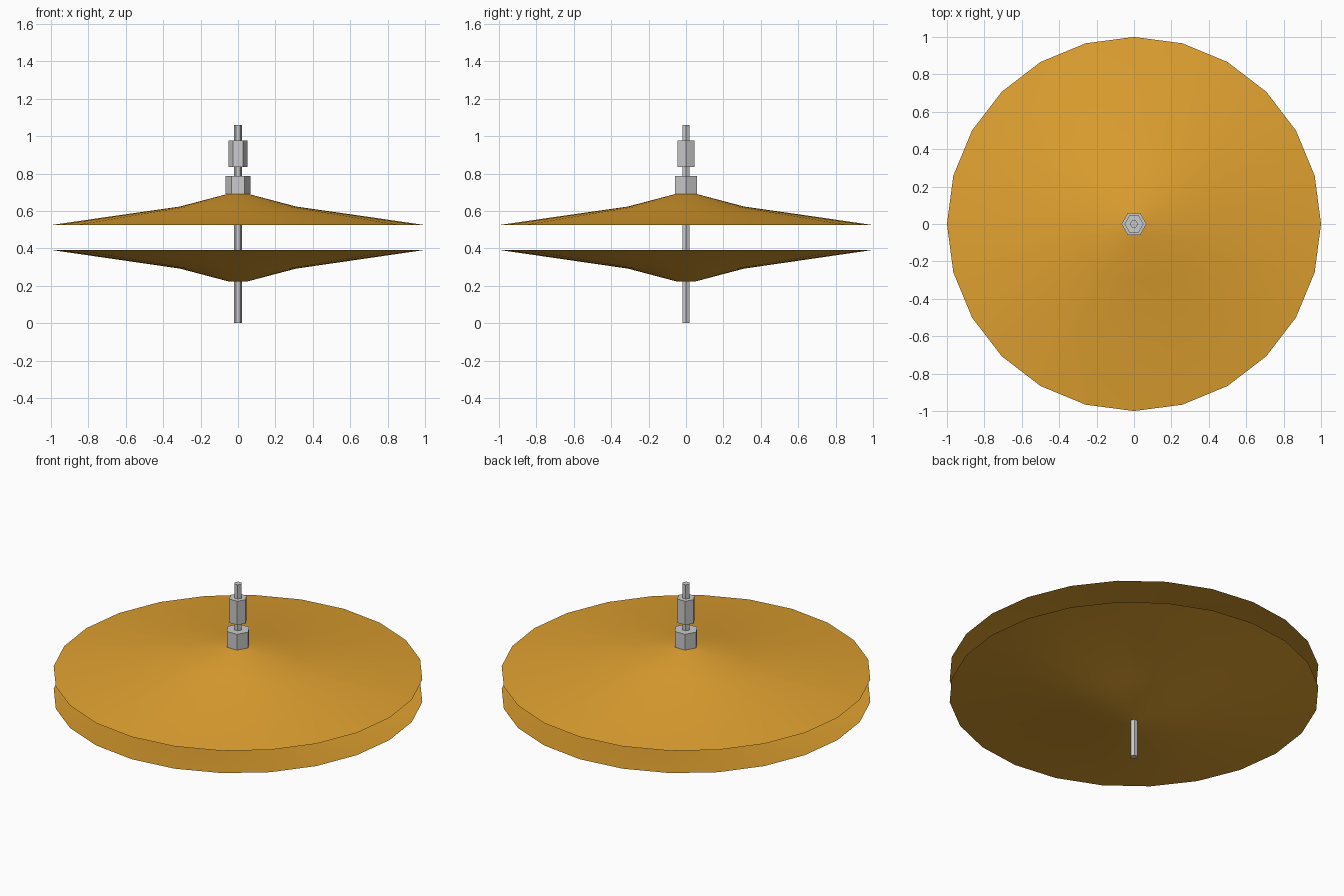
import bpy, bmesh, math

if "Cube" in bpy.data.objects:
    bpy.data.objects.remove(bpy.data.objects["Cube"])

gold = bpy.data.materials.new("golden_bronze")
gold.diffuse_color = (0.75, 0.36, 0.03, 1)
gold.use_nodes = True
gold.node_tree.nodes["Principled BSDF"].inputs["Base Color"].default_value = gold.diffuse_color


def prism(name, radius, z0, z1):
    # Hexagonal bar with corners on the x axis
    bm = bmesh.new()
    ring = [bm.verts.new((radius * math.cos(i * math.pi / 3),
                          radius * math.sin(i * math.pi / 3), z0)) for i in range(6)]
    base = bm.faces.new(ring)
    top = bmesh.ops.extrude_face_region(bm, geom=[base], use_keep_orig=True)
    verts = [g for g in top["geom"] if isinstance(g, bmesh.types.BMVert)]
    bmesh.ops.translate(bm, verts=verts, vec=(0, 0, z1 - z0))
    bmesh.ops.recalc_face_normals(bm, faces=bm.faces)
    mesh = bpy.data.meshes.new(name)
    bm.to_mesh(mesh)
    bm.free()
    obj = bpy.data.objects.new(name, mesh)
    bpy.context.collection.objects.link(obj)
    return obj


def disc(name, profile, sides=24):
    # Thin dished sheet: centre cap plus rings, listed from centre to rim
    verts, faces = [], []
    for r, z in profile:
        for i in range(sides):
            a = 2 * math.pi * i / sides
            verts.append((r * math.cos(a), r * math.sin(a), z))
    faces.append(list(range(sides)))
    for k in range(len(profile) - 1):
        for i in range(sides):
            j = (i + 1) % sides
            a, b = k * sides, (k + 1) * sides
            faces.append((a + i, b + i, b + j, a + j))
    # The lower disc faces downward
    if profile[0][1] < profile[-1][1]:
        faces = [tuple(reversed(f)) for f in faces]
    mesh = bpy.data.meshes.new(name)
    mesh.from_pydata(verts, [], faces)
    mesh.materials.append(gold)
    mesh.shade_smooth()
    obj = bpy.data.objects.new(name, mesh)
    bpy.context.collection.objects.link(obj)
    return obj


# Cymbal pair
disc("top_cymbal", [(0.045, 0.694), (0.31, 0.624), (1.0, 0.525)])
disc("bottom_cymbal", [(0.045, 0.222), (0.31, 0.292), (1.0, 0.392)])

# Pull rod, felt washer nut and clutch
prism("rod", 0.0215, 0.0, 1.06)
prism("lower_nut", 0.067, 0.692, 0.786)
prism("upper_clutch", 0.051, 0.834, 0.976)
